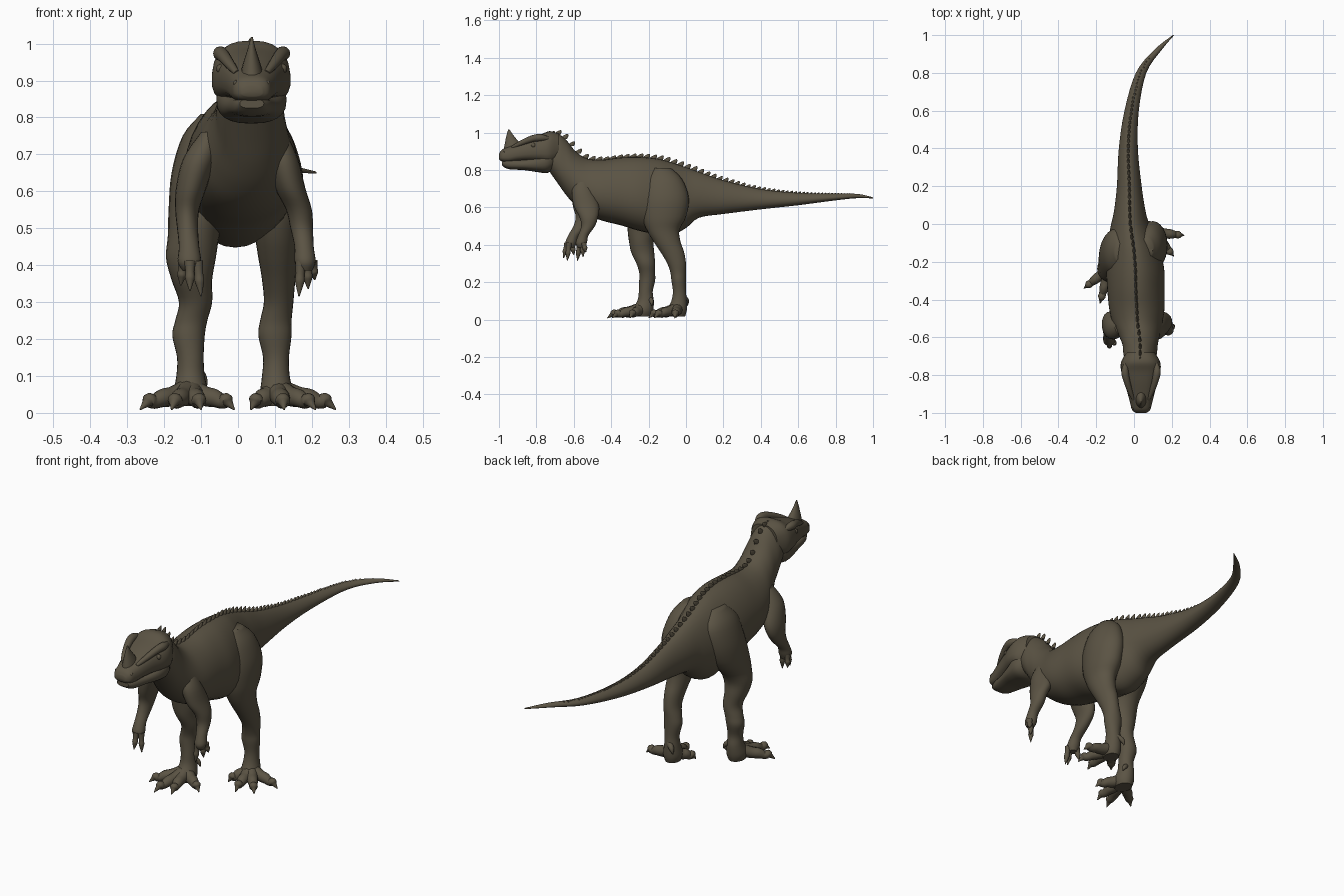
import bpy, bmesh, math
from mathutils import Vector

cube = bpy.data.objects.get("Cube")
if cube:
    bpy.data.objects.remove(cube, do_unlink=True)

# One hide colour for the whole animal
hide = bpy.data.materials.new("olive_brown_hide")
hide.use_nodes = True
hide_colour = (0.105, 0.088, 0.058, 1)
hide.diffuse_color = hide_colour
hide.node_tree.nodes["Principled BSDF"].inputs["Base Color"].default_value = hide_colour


def finish(name, bm, angle=50):
    """Turn a bmesh into a smooth shaded object."""
    bmesh.ops.recalc_face_normals(bm, faces=bm.faces)
    mesh = bpy.data.meshes.new(name)
    bm.to_mesh(mesh)
    bm.free()
    mesh.materials.append(hide)
    obj = bpy.data.objects.new(name, mesh)
    bpy.context.collection.objects.link(obj)
    bpy.ops.object.select_all(action='DESELECT')
    obj.select_set(True)
    bpy.context.view_layer.objects.active = obj
    bpy.ops.object.shade_smooth_by_angle(angle=math.radians(angle))
    return obj


def spline(rows, steps=4):
    """Catmull-Rom interpolation of rows of numbers."""
    rows = [Vector(r) for r in rows]
    out = []
    for i in range(len(rows) - 1):
        p, q = rows[i], rows[i + 1]
        before = rows[max(i - 1, 0)]
        after = rows[min(i + 2, len(rows) - 1)]
        for s in range(steps):
            t = s / steps
            out.append(0.5 * (2 * p + (q - before) * t
                              + (2 * before - 5 * p + 4 * q - after) * t * t
                              + (3 * p - before - 3 * q + after) * t ** 3))
    return out + [rows[-1]]


def skin(bm, rings, sides=24, power=1.0, egg=0.0):
    """Bridge rings given as (centre, u axis, v axis) and close both ends."""
    loops = []
    for centre, u, v in rings:
        loop = []
        for k in range(sides):
            a = math.tau * k / sides
            c, s = math.cos(a), math.sin(a)
            cu = math.copysign(abs(c) ** power, c) * (1 - egg * s)
            sv = math.copysign(abs(s) ** power, s)
            loop.append(bm.verts.new(centre + u * cu + v * sv))
        loops.append(loop)
    for low, high in zip(loops, loops[1:]):
        for k in range(sides):
            n = (k + 1) % sides
            bm.faces.new((low[k], low[n], high[n], high[k]))
    for loop, ring in ((loops[0], rings[0]), (loops[-1], rings[-1])):
        tip = bm.verts.new(ring[0])
        for k in range(sides):
            bm.faces.new((loop[k], loop[(k + 1) % sides], tip))


def loft(name, axis, rows, **shape):
    """Rows hold position on the axis, then low and high bounds of the other two."""
    rings = []
    for t, a, b, c, d in spline(rows):
        first, second = (a + b) / 2, (c + d) / 2
        u = Vector(((b - a) / 2, 0, 0))
        if axis == 'Y':
            rings.append((Vector((first, t, second)), u, Vector((0, 0, (d - c) / 2))))
        else:
            rings.append((Vector((first, second, t)), u, Vector((0, (d - c) / 2, 0))))
    bm = bmesh.new()
    skin(bm, rings, **shape)
    return finish(name, bm)


def tube(bm, points, sides=12):
    """Round tapered tube through points of x, y, z, radius."""
    path = spline(points)
    centres = [Vector(p[:3]) for p in path]
    span = (centres[-1] - centres[0]).normalized()
    ref = Vector((0, 0, 1)) if abs(span.z) < 0.7 else Vector((1, 0, 0))
    rings = []
    for i, p in enumerate(path):
        t = centres[min(i + 1, len(path) - 1)] - centres[max(i - 1, 0)]
        u = t.cross(ref).normalized()
        v = u.cross(t).normalized()
        rings.append((centres[i], u * p[3], v * p[3]))
    skin(bm, rings, sides)


# Neck, trunk and tail
trunk = [
    (-.75, -.04, .105, .82, .985), (-.69, -.055, .12, .735, .995),
    (-.64, -.06, .125, .665, .96), (-.59, -.08, .135, .61, .9),
    (-.53, -.11, .148, .565, .862), (-.45, -.13, .16, .53, .855),
    (-.35, -.14, .16, .505, .867), (-.25, -.145, .16, .475, .87),
    (-.15, -.14, .14, .455, .86), (-.08, -.135, .115, .45, .842),
    (0, -.12, .08, .49, .815), (.07, -.105, .06, .545, .79),
    (.2, -.09, .04, .565, .745), (.4, -.08, .02, .59, .698),
    (.6, -.05, .025, .612, .678), (.8, .01, .065, .638, .674),
    (.92, .105, .145, .65, .672), (1, .205, .213, .648, .654)]
loft("trunk_and_tail", 'Y', trunk, sides=32, egg=0.14)

# Skull and lower jaw, with the mouth line between them
loft("skull", 'Y', [
    (-1, .01, .065, .857, .885), (-.985, -.01, .085, .846, .908),
    (-.95, -.02, .095, .84, .925), (-.9, -.033, .108, .846, .945),
    (-.84, -.05, .123, .846, .968), (-.78, -.068, .14, .84, .988),
    (-.73, -.068, .138, .83, 1.008), (-.68, -.04, .11, .85, .995)],
    power=0.75, egg=0.1)
loft("lower_jaw", 'Y', [
    (-.985, .005, .07, .825, .85), (-.95, -.013, .088, .805, .858),
    (-.87, -.032, .107, .8, .86), (-.8, -.05, .125, .79, .88),
    (-.74, -.058, .13, .785, .92), (-.69, -.03, .1, .82, .92)], power=0.8)

# Nose horn
loft("nose_horn", 'Z', [
    (.91, .005, .07, -.975, -.87), (.945, .013, .061, -.968, -.89),
    (.985, .026, .048, -.96, -.922), (1.018, .035, .04, -.95, -.944)], sides=16)

# Brow ridges, eyes and nostrils, mirrored about the head centre
HEAD_X = 0.037
brows, eyes, nostrils = bmesh.new(), bmesh.new(), bmesh.new()
for side in (-1, 1):
    tube(brows, [(HEAD_X + side * x, y, z, r) for x, y, z, r in (
        (.04, -.93, .92, .008), (.06, -.88, .945, .014), (.078, -.82, .968, .018),
        (.085, -.775, .973, .019), (.075, -.72, .965, .006))])
    for bm, spot, size in ((eyes, (.083, -.815, .932), .013),
                           (nostrils, (.042, -.975, .893), .008)):
        ball = bmesh.ops.create_uvsphere(bm, u_segments=12, v_segments=8, radius=size)
        bmesh.ops.translate(bm, verts=ball["verts"],
                            vec=(HEAD_X + side * spot[0], spot[1], spot[2]))
finish("brow_ridges", brows)
finish("eyes", eyes)
finish("nostrils", nostrils)

# Row of backward leaning scutes along the spine
ridge = spline(trunk, 12)
scutes = bmesh.new()
y = -0.73
while y < 0.88:
    row = min(ridge, key=lambda r: abs(r[0] - y))
    size = 0.026 if y < 0 else 0.026 - 0.018 * y
    base = Vector(((row[1] + row[2]) / 2, y, row[4] - 0.008))
    lean = Vector((0, size * 0.9, size))
    rings = [(base + lean * h, Vector((0.009 * w, 0, 0)), Vector((0, size * 0.85 * w, 0)))
             for h, w in ((0, 1), (0.5, 0.75), (0.85, 0.4), (1, 0.08))]
    skin(scutes, rings, sides=8)
    y += size * 1.4
finish("spine_scutes", scutes)

# Legs, one stepping ahead of the other
loft("left_leg", 'Z', [
    (.81, .03, .1, -.18, -.08), (.75, .02, .145, -.22, -.02),
    (.65, .02, .175, -.24, .015), (.55, .03, .175, -.235, 0),
    (.48, .045, .165, -.21, -.035), (.42, .055, .16, -.175, -.03),
    (.36, .065, .155, -.135, -.01), (.3, .07, .15, -.1, 0),
    (.25, .06, .145, -.083, 0), (.21, .055, .145, -.078, 0),
    (.15, .068, .138, -.07, 0), (.1, .065, .14, -.078, .004),
    (.05, .06, .15, -.1, .004), (.018, .07, .14, -.09, -.005)])
loft("right_leg", 'Z', [
    (.81, -.1, -.03, -.2, -.1), (.75, -.15, -.02, -.26, -.03),
    (.65, -.18, -.02, -.285, -.03), (.55, -.188, -.03, -.31, -.07),
    (.48, -.19, -.05, -.312, -.14), (.42, -.195, -.06, -.305, -.172),
    (.36, -.18, -.07, -.293, -.17), (.3, -.16, -.07, -.265, -.165),
    (.25, -.17, -.083, -.25, -.165), (.21, -.178, -.09, -.25, -.165),
    (.15, -.165, -.093, -.252, -.178), (.1, -.167, -.09, -.26, -.172),
    (.05, -.175, -.08, -.29, -.175), (.018, -.165, -.09, -.28, -.185)])

# Toes with knuckle swellings and pointed claws
TOE = ((0, .062, .034), (.35, .045, .027), (.55, .04, .025), (.72, .03, .019),
       (.82, .034, .02), (.88, .026, .012), (1, .009, .002))
for name, ankle, tips in (
        ("left_toes", (.105, -.045), ((.035, -.13), (.125, -.2), (.21, -.17), (.265, -.06))),
        ("right_toes", (-.13, -.235), ((-.01, -.3), (-.1, -.395), (-.18, -.42), (-.265, -.34)))):
    bm = bmesh.new()
    for tip in tips:
        tube(bm, [(ankle[0] + (tip[0] - ankle[0]) * f, ankle[1] + (tip[1] - ankle[1]) * f, z, r)
                  for f, z, r in TOE])
    # Small raised claw behind the ankle
    x, y = ankle
    tube(bm, [(x, y + .03, .12, .016), (x * .75, y + .05, .1, .012), (x * .65, y + .052, .075, .002)])
    finish(name, bm)

# Arms
loft("left_arm", 'Z', [
    (.76, .08, .13, -.58, -.52), (.69, .08, .162, -.61, -.495),
    (.61, .1, .182, -.6, -.465), (.55, .13, .2, -.57, -.47),
    (.5, .142, .203, -.56, -.487), (.45, .153, .205, -.577, -.522),
    (.41, .153, .21, -.59, -.53), (.385, .165, .2, -.58, -.545)], sides=20)
loft("right_arm", 'Z', [
    (.76, -.1, -.05, -.58, -.52), (.69, -.148, -.06, -.61, -.495),
    (.61, -.168, -.085, -.605, -.465), (.55, -.17, -.105, -.59, -.475),
    (.5, -.165, -.108, -.602, -.515), (.45, -.16, -.105, -.63, -.57),
    (.41, -.163, -.1, -.645, -.585), (.385, -.15, -.11, -.635, -.595)], sides=20)

# Three clawed fingers on each hand
for name, palm, tips in (
        ("left_fingers", (.182, -.56, .41), ((.165, -.58, .315), (.19, -.55, .335), (.208, -.535, .36))),
        ("right_fingers", (-.132, -.615, .41), ((-.1, -.635, .315), (-.13, -.655, .33), (-.155, -.6, .345)))):
    bm = bmesh.new()
    for tip in tips:
        start, end = Vector(palm), Vector(tip)
        start.x += (end.x - start.x) * 0.7
        start.y += (end.y - start.y) * 0.5
        tube(bm, [(*start.lerp(end, f), r) for f, r in (
            (0, .016), (.35, .0125), (.55, .0135), (.7, .01), (1, .0015))], sides=10)
    finish(name, bm)
